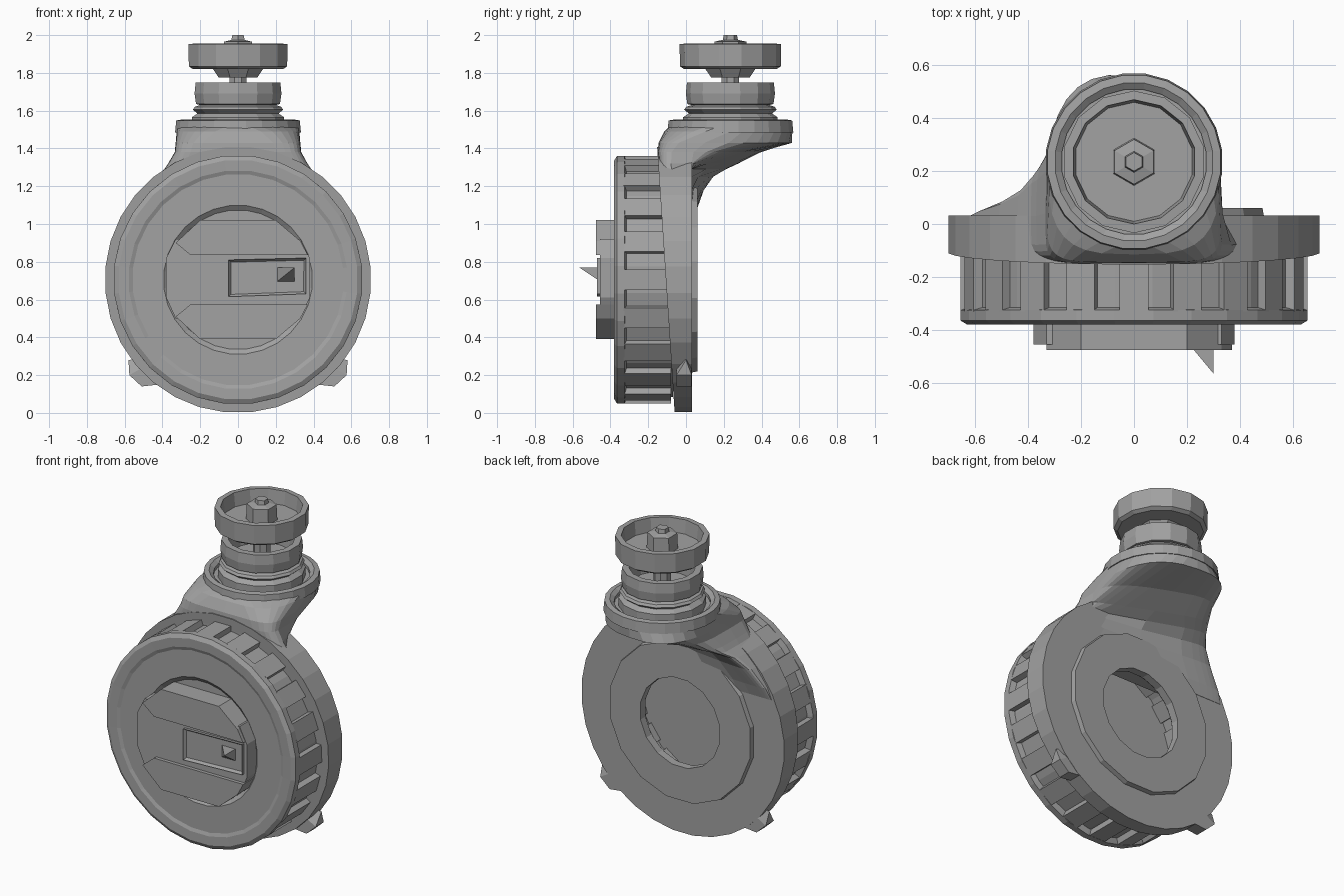
import bpy, bmesh, math
from mathutils import Vector

if "Cube" in bpy.data.objects:
    bpy.data.objects.remove(bpy.data.objects["Cube"], do_unlink=True)

grey = bpy.data.materials.new("plain_grey")
grey.use_nodes = True
COL = (0.36, 0.36, 0.36, 1)
grey.diffuse_color = COL
grey.node_tree.nodes["Principled BSDF"].inputs["Base Color"].default_value = COL

MID = 0.705          # height of the wheel axis
STEM = 0.235         # depth of the upright stem axis


def finish(name, bm):
    bmesh.ops.remove_doubles(bm, verts=bm.verts, dist=1e-5)
    bmesh.ops.recalc_face_normals(bm, faces=bm.faces)
    me = bpy.data.meshes.new(name)
    bm.to_mesh(me)
    bm.free()
    me.materials.append(grey)
    ob = bpy.data.objects.new(name, me)
    bpy.context.collection.objects.link(ob)
    return ob


def skin(bm, rings, loop=False):
    """Join equal rings of points with quads; returns the vertex rings."""
    vs = [[bm.verts.new(p) for p in r] for r in rings]
    n = len(vs[0])
    pairs = list(zip(vs, vs[1:])) + ([(vs[-1], vs[0])] if loop else [])
    for a, b in pairs:
        for i in range(n):
            j = (i + 1) % n
            bm.faces.new((a[i], a[j], b[j], b[i]))
    return vs


def lathe(name, prof, n, axis, loop=False, shape=None):
    """Spin (radius, position) points about the wheel or stem axis."""
    bm = bmesh.new()
    rings = []
    for r, h in prof:
        ring = []
        for i in range(n):
            a = math.tau * (i + 0.5) / n
            c, s = r * math.cos(a), r * math.sin(a)
            ring.append((c, h, MID + s) if axis == "wheel" else (c, STEM + s, h))
        rings.append(ring)
    skin(bm, rings, loop)
    if shape:
        for v in bm.verts:
            shape(v)
    bmesh.ops.dissolve_degenerate(bm, dist=1e-5, edges=bm.edges)
    return finish(name, bm)


def prism(name, pts, y0, y1, inset=None):
    """Outline in x, z extruded through y; optional sunken front panel."""
    bm = bmesh.new()
    front, back = skin(bm, [[(x, y, z) for x, z in pts] for y in (y0, y1)])
    f = bm.faces.new(front)
    bm.faces.new(back)
    if inset:
        bmesh.ops.recalc_face_normals(bm, faces=bm.faces)
        bmesh.ops.inset_region(bm, faces=[f], thickness=inset)
        bmesh.ops.translate(bm, verts=f.verts, vec=(0, inset, 0))
    return finish(name, bm)


def hull(name, pts):
    bm = bmesh.new()
    for p in pts:
        bm.verts.new(p)
    bmesh.ops.convex_hull(bm, input=bm.verts)
    return finish(name, bm)


def radial_blocks(name, count, r0, r1, width, y0, y1):
    bm = bmesh.new()
    for k in range(count):
        a = math.tau * k / count
        u = Vector((math.cos(a), 0, math.sin(a)))
        t = Vector((-u.z, 0, u.x)) * width / 2
        o = Vector((0, 0, MID))
        lo, hi = skin(bm, [[o + u * r + t * s + Vector((0, y, 0))
                            for r, s in ((r0, -1), (r1, -1), (r1, 1), (r0, 1))]
                           for y in (y0, y1)])
        bm.faces.new(lo)
        bm.faces.new(hi)
    return finish(name, bm)


# Back plate: its front edge leans back toward the bottom
def lean(v):
    if v.co.y < 0:
        v.co.y = -0.06 - 0.066 * v.co.z


lathe("back_plate", [(0.285, 0.032), (0.705, 0.032), (0.705, -0.1), (0.52, -0.1),
                     (0.5, 0.0), (0.285, 0.0)], 32, "wheel", True, lean)
lathe("raised_back_ring", [(0.28, 0.01), (0.28, 0.06), (0.495, 0.06), (0.505, 0.01)],
      16, "wheel", True)

# Hollow front drum with ribs that show inside and out
lathe("drum", [(0, -0.35), (0.37, -0.35), (0.395, -0.37), (0.56, -0.37), (0.58, -0.378),
               (0.635, -0.38), (0.66, -0.365), (0.66, -0.325), (0.625, -0.315),
               (0.625, -0.07), (0.56, -0.07), (0.56, -0.32), (0, -0.32)], 28, "wheel")
radial_blocks("drum_ribs", 20, 0.535, 0.655, 0.11, -0.33, -0.08)

# Front cap: a middle band between two raised grips
prism("cap_band", [(-0.38, 0.61), (-0.33, 0.5), (0.33, 0.5), (0.38, 0.61),
                   (0.38, 0.82), (0.33, 0.92), (-0.33, 0.92), (-0.38, 0.82)], -0.455, -0.34)
grip = [(-0.25, 0.835), (0.37, 0.835), (0.33, 0.91), (0.2, 1.02), (-0.2, 1.02), (-0.33, 0.9)]
prism("upper_grip", grip, -0.477, -0.34)
prism("lower_grip", [(x, 2 * MID - z) for x, z in grip], -0.477, -0.34)
prism("pointer_frame", [(-0.05, 0.615), (0.36, 0.63), (0.36, 0.82), (-0.05, 0.81)],
      -0.472, -0.43, 0.022)
hull("pointer_spike", [(x, -0.445, z) for x in (0.2, 0.3) for z in (0.69, 0.77)]
     + [(0.3, -0.565, 0.77)])

# Small pointed feet at the lower rim
for side, label in ((1, "left"), (-1, "right")):
    hull(label + "_foot", [(side * x, y, z) for y in (-0.05, 0.03) for x, z in
                           ((0.51, 0.14), (0.575, 0.2), (0.4, 0.3), (0.42, 0.15))]
         + [(side * 0.58, 0.0, 0.28)])

# Neck: a curved scoop under the round collar, open on its left and
# walled by a fairing that follows the rim on its right.
# Rows: height, half width, front, middle, back, front power, back power, hollow
bm = bmesh.new()
rings = []
for z, w, front, mid, back, f_pow, b_pow, hollow in (
        (1.0, 0.62, -0.10, 0.03, 0.035, 0.3, 0.3, 1.6),
        (1.07, 0.59, -0.12, 0.03, 0.06, 0.3, 0.3, 1.6),
        (1.18, 0.51, -0.138, 0.03, 0.11, 0.3, 0.35, 1.6),
        (1.25, 0.44, -0.14, 0.03, 0.17, 0.3, 0.35, 1.5),
        (1.29, 0.39, -0.145, 0.03, 0.25, 0.3, 0.35, 1.3),
        (1.32, 0.37, -0.148, 0.03, 0.34, 0.3, 0.5, 1.0),
        (1.38, 0.335, -0.15, 0.04, 0.47, 0.3, 0.6, 0.6),
        (1.43, 0.33, -0.145, 0.1, 0.59, 0.35, 0.75, 0.12),
        (1.49, 0.325, -0.115, 0.235, 0.563, 0.6, 1, 0),
        (1.515, 0.325, -0.09, 0.235, 0.563, 1, 1, 0)):
    ring = []
    for i in range(32):
        a = math.tau * i / 32
        c, s = math.cos(a), math.sin(a)
        rear = s > -1e-6
        power = b_pow if rear else f_pow
        x = math.copysign(w * abs(c) ** power, c)
        depth = mid - front
        if rear:
            depth = (back - mid) * max(0, 1 - hollow * (x / w + 1) / 2)
        ring.append((min(x, 0.335) if rear else x,
                     mid + math.copysign(depth * abs(s) ** power, s), z))
    rings.append(ring)
v = skin(bm, rings)
bm.faces.new(v[0])
bm.faces.new(v[-1])
finish("neck", bm)

# Collar rim, threaded collar, shaft and cupped knob
lathe("collar_rim", [(0.275, 1.5), (0.275, 1.535), (0.3, 1.553), (0.33, 1.548), (0.336, 1.485)],
      24, "stem", True)
lathe("collar_thread", [(0, 1.5), (0.25, 1.5), (0.25, 1.565), (0.22, 1.585), (0.245, 1.605),
                        (0.235, 1.62), (0.205, 1.63), (0.228, 1.635), (0.236, 1.69),
                        (0.23, 1.75), (0.19, 1.75), (0.18, 1.64), (0, 1.64)], 14, "stem")
lathe("shaft", [(0, 1.6), (0.05, 1.6), (0.05, 1.86), (0, 1.86)], 8, "stem")
lathe("knob_nut", [(0, 1.775), (0.11, 1.775), (0.15, 1.83), (0, 1.83)], 8, "stem")
lathe("knob_cup", [(0, 1.82), (0.245, 1.82), (0.267, 1.835), (0.269, 1.953),
                   (0.235, 1.955), (0.225, 1.87), (0, 1.87)], 14, "stem")
lathe("knob_boss", [(0, 1.86), (0.09, 1.86), (0.085, 1.965), (0.04, 1.975),
                    (0.035, 2.0), (0, 2.0)], 6, "stem")
